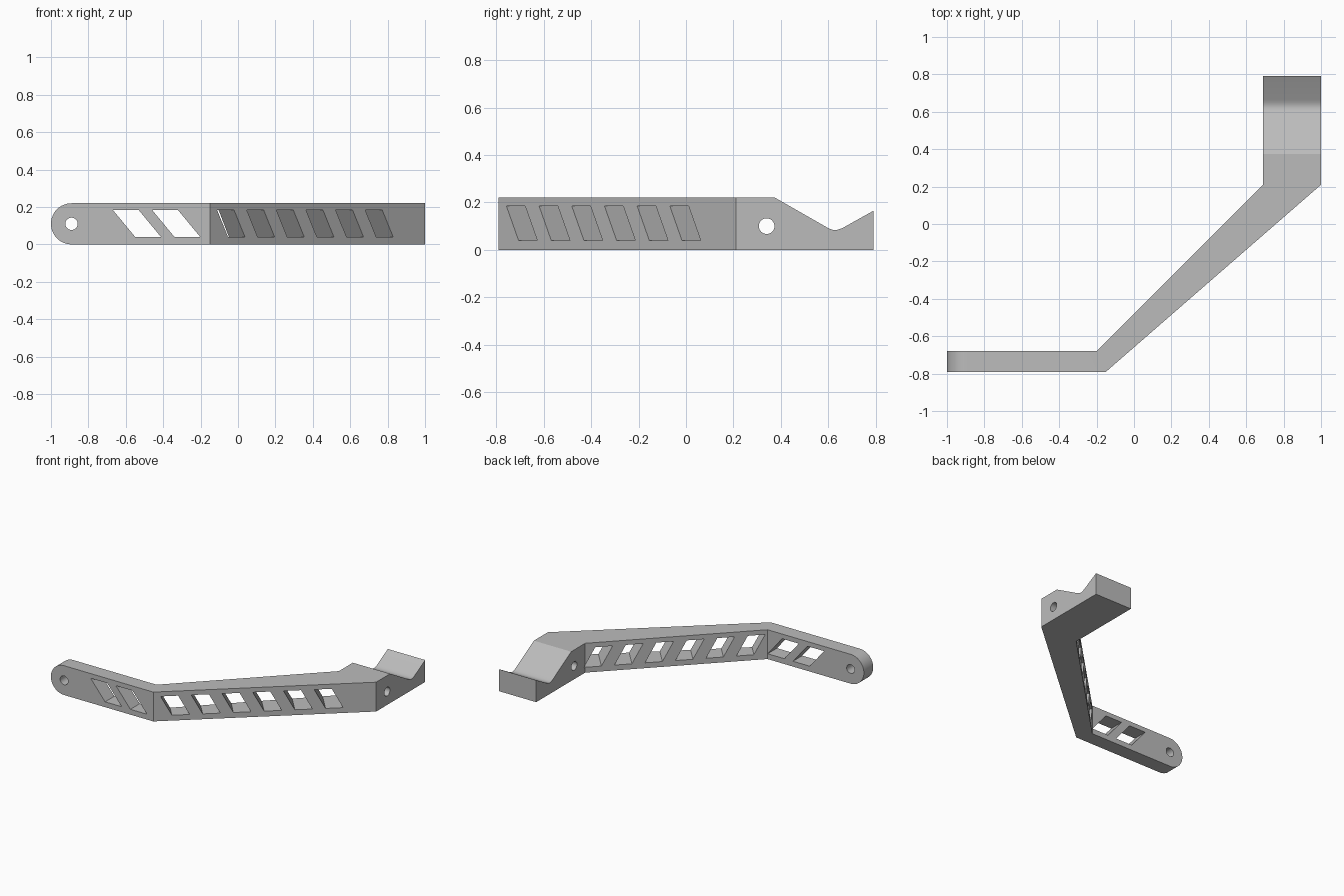
import bpy
import bmesh
from math import sin, cos, pi
from mathutils import Vector

cube = bpy.data.objects.get("Cube")
if cube:
    bpy.data.objects.remove(cube, do_unlink=True)

X, Y, Z = Vector((1, 0, 0)), Vector((0, 1, 0)), Vector((0, 0, 1))
HEIGHT = 0.22

grey = bpy.data.materials.new("plain_grey")
grey.use_nodes = True
grey.diffuse_color = (0.5, 0.5, 0.5, 1)
grey.node_tree.nodes["Principled BSDF"].inputs["Base Color"].default_value = (0.5, 0.5, 0.5, 1)


def prism(name, points, origin, u, v, sweep):
    """Extrude a 2D profile, drawn on axes u and v, along the sweep vector."""
    bm = bmesh.new()
    face = bm.faces.new([bm.verts.new(origin + u * a + v * b) for a, b in points])
    side = bmesh.ops.extrude_face_region(bm, geom=[face])
    moved = [g for g in side["geom"] if isinstance(g, bmesh.types.BMVert)]
    bmesh.ops.translate(bm, verts=moved, vec=sweep)
    bmesh.ops.recalc_face_normals(bm, faces=bm.faces)
    mesh = bpy.data.meshes.new(name)
    bm.to_mesh(mesh)
    bm.free()
    mesh.materials.append(grey)
    obj = bpy.data.objects.new(name, mesh)
    bpy.context.collection.objects.link(obj)
    return obj


def arc(cx, cy, r, start, end, n):
    return [(cx + r * cos(start + (end - start) * i / n),
             cy + r * sin(start + (end - start) * i / n)) for i in range(n + 1)]


def window(top, bottom, width):
    """Slanted window from its left top and left bottom positions."""
    return [(top, 0.185), (bottom, 0.04), (bottom + width, 0.04), (top + width, 0.185)]


# Bent arm: plan outline raised to full height
plan = [(-1, -0.79), (-0.15, -0.79), (1, 0.21), (1, 0.79),
        (0.69, 0.79), (0.69, 0.21), (-0.2, -0.68), (-1, -0.68)]
arm = prism("bent_arm", plan, Vector(), X, Y, Z * HEIGHT)

cutters = []
front = Vector((0, -0.9, 0))

# Rounded tip and pivot hole
tip = [(-0.89, -0.1), (-1.1, -0.1), (-1.1, 0.32), (-0.89, 0.32)]
tip += arc(-0.89, 0.11, 0.11, pi / 2, 3 * pi / 2, 24)
cutters.append(prism("tip_cutter", tip, front, X, Z, Y * 0.3))
pivot = arc(-0.89, 0.11, 0.033, 0, 2 * pi, 32)[:-1]
cutters.append(prism("pivot_cutter", pivot, front, X, Z, Y * 0.3))

# Windows in the straight arm
for i in range(2):
    shape = window(-0.67 + 0.21 * i, -0.55 + 0.21 * i, 0.138)
    cutters.append(prism("arm_window_cutter", shape, front, X, Z, Y * 0.3))

# Windows square to the outer face of the diagonal arm
along = Vector((1.15, 1, 0)).normalized()
inward = Z.cross(along)
corner = Vector((-0.15, -0.79, 0)) - inward * 0.05
for i in range(6):
    shape = window(0.05 + 0.21 * i, 0.128 + 0.21 * i, 0.12)
    cutters.append(prism("diagonal_window_cutter", shape, corner, along, Z, inward * 0.4))

# Saddle with a rounded valley, and the bolt hole through the end block
valley = [(0.375, 0.22), (0.59, 0.097), (0.605, 0.089), (0.62, 0.084), (0.635, 0.084),
          (0.65, 0.088), (0.665, 0.095), (0.85, 0.198), (0.85, 0.4), (0.375, 0.4)]
side = Vector((0.6, 0, 0))
cutters.append(prism("saddle_cutter", valley, side, Y, Z, X * 0.5))
bolt = arc(0.34, 0.1, 0.033, 0, 2 * pi, 32)[:-1]
cutters.append(prism("bolt_cutter", bolt, side, Y, Z, X * 0.5))

# Carve the arm, then remove the cutters
bpy.ops.object.select_all(action="DESELECT")
bpy.context.view_layer.objects.active = arm
arm.select_set(True)
for cutter in cutters:
    cutter.hide_render = True
    mod = arm.modifiers.new("cut", "BOOLEAN")
    mod.operation = "DIFFERENCE"
    mod.solver = "EXACT"
    mod.object = cutter
    bpy.ops.object.modifier_apply(modifier=mod.name)
    bpy.data.objects.remove(cutter, do_unlink=True)
bpy.ops.object.shade_smooth_by_angle(angle=pi / 9)
